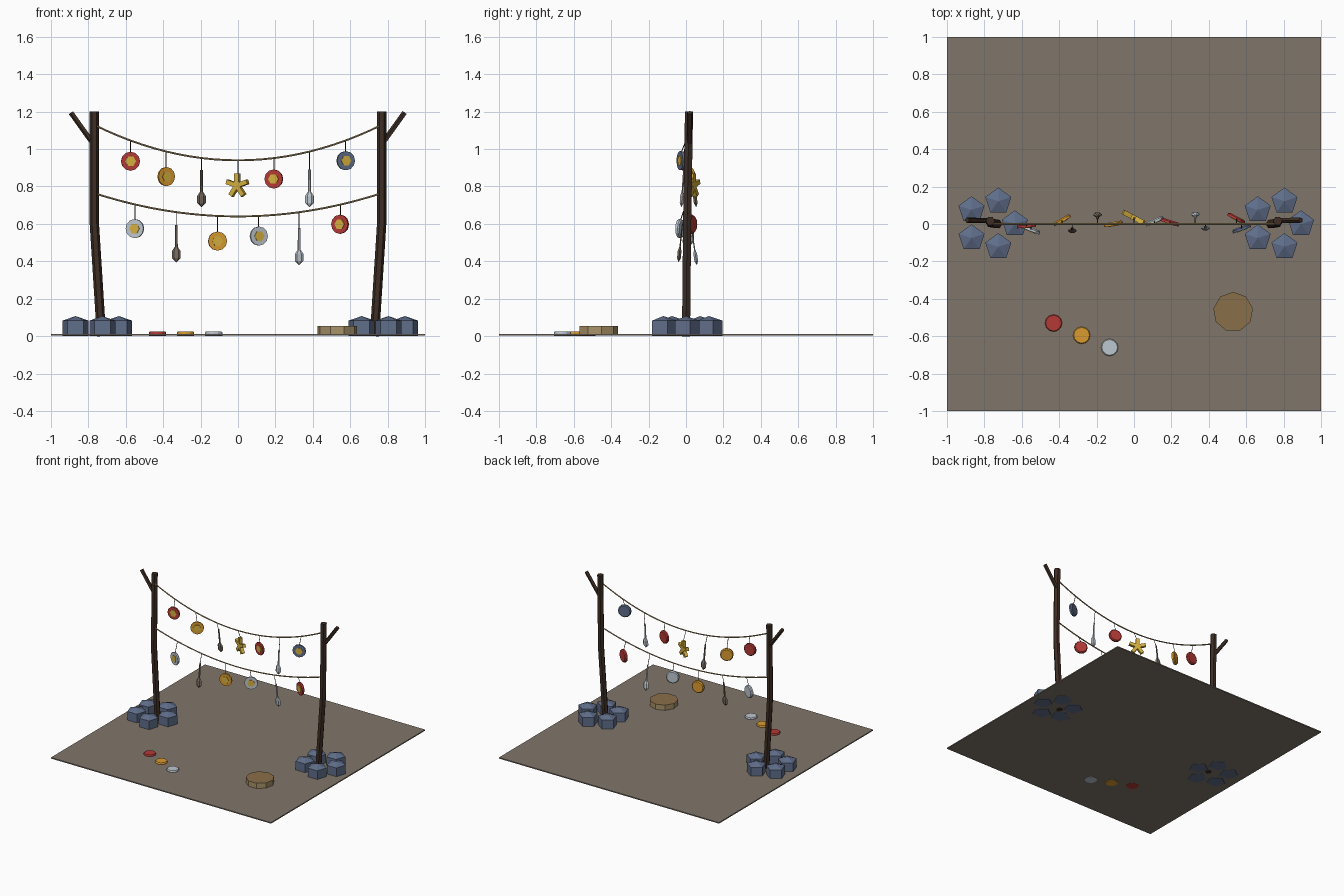
import bpy, bmesh, math
from mathutils import Vector, Matrix

if "Cube" in bpy.data.objects:
    bpy.data.objects.remove(bpy.data.objects["Cube"])


def material(name, r, g, b):
    m = bpy.data.materials.new(name)
    m.diffuse_color = [(c / 255 / 12.92 if c < 10 else ((c / 255 + 0.055) / 1.055) ** 2.4) for c in (r, g, b)] + [1]
    m.use_nodes = True
    m.node_tree.nodes["Principled BSDF"].inputs["Base Color"].default_value = m.diffuse_color
    return m


GROUND = material("earth", 128, 118, 106)
WOOD = material("dark wood", 62, 46, 36)
STONE = material("slate blue", 96, 110, 138)
ROPE = material("tan", 168, 146, 104)
STUMP = material("stump brown", 138, 111, 74)
RED = material("red", 180, 58, 54)
ORANGE = material("orange", 218, 155, 48)
SILVER = material("silver", 190, 199, 208)
YELLOW = material("yellow", 214, 176, 62)
TAUPE = material("dull metal", 118, 106, 96)


def mesh_object(name, bm, mats, matrix=Matrix()):
    bmesh.ops.recalc_face_normals(bm, faces=bm.faces)
    me = bpy.data.meshes.new(name)
    bm.to_mesh(me)
    bm.free()
    for m in mats:
        me.materials.append(m)
    ob = bpy.data.objects.new(name, me)
    ob.matrix_world = matrix
    bpy.context.collection.objects.link(ob)
    return ob


def lathe(bm, profile, n, start=0.0, flat=1.0, mat=0):
    """Faceted body from (radius, z) rings; n sides, squashed in y by flat."""
    rings = []
    for r, z in profile:
        rings.append([bm.verts.new((r * math.cos(start + math.tau * i / n),
                                    r * flat * math.sin(start + math.tau * i / n), z)) for i in range(n)])
    faces = [bm.faces.new((a[i], a[(i + 1) % n], b[(i + 1) % n], b[i]))
             for a, b in zip(rings, rings[1:]) for i in range(n)]
    faces += [bm.faces.new(rings[0][::-1]), bm.faces.new(rings[-1])]
    for f in faces:
        f.material_index = mat


def tube(name, points, radius, sides, mat):
    """Sweep an n-gon along a path."""
    bm = bmesh.new()
    pts = [Vector(p) for p in points]
    rings = []
    for k, p in enumerate(pts):
        d = (pts[min(k + 1, len(pts) - 1)] - pts[max(k - 1, 0)]).normalized()
        u = d.cross(Vector((0, 1, 0))).normalized()
        v = u.cross(d)
        rings.append([bm.verts.new(p + radius * (u * math.cos(math.tau * i / sides) + v * math.sin(math.tau * i / sides)))
                      for i in range(sides)])
    for a, b in zip(rings, rings[1:]):
        for i in range(sides):
            bm.faces.new((a[i], a[(i + 1) % sides], b[(i + 1) % sides], b[i]))
    bm.faces.new(rings[0])
    bm.faces.new(rings[-1])
    return mesh_object(name, bm, [mat])


def rope_z(x, row):
    low, rise = ((0.94, 0.19), (0.64, 0.125))[row]
    return low + rise * (x / 0.77) ** 2


def hanger(x, y, row, z):
    tube("hanging_string", [(x, 0, rope_z(x, row)), (x, y, z)], 0.0025, 4, WOOD)


# Ground slab
bm = bmesh.new()
bmesh.ops.create_cube(bm, size=1, matrix=Matrix.Translation((0, 0, 0.0075)) @ Matrix.Diagonal((2, 2, 0.009, 1)))
mesh_object("ground_slab", bm, [GROUND])

# Posts, forked branches and foot stones on both sides
for s, side in ((-1, "left"), (1, "right")):
    tube(side + "_post", [(s * 0.73, 0, 0), (s * 0.768, 0.006, 0.6), (s * 0.768, 0.016, 1.2)], 0.025, 6, WOOD)
    tube(side + "_branch", [(s * 0.77, 0.018, 1.025), (s * 0.892, 0.02, 1.195)], 0.015, 5, WOOD)
    for k in range(5):
        a = math.tau * k / 5
        bm = bmesh.new()
        lathe(bm, [(0.073, 0), (0.073, 0.083), (0.001, 0.107)], 5, math.pi / 2)
        mesh_object(side + "_foot_stone", bm, [STONE],
                    Matrix.Translation((s * 0.765 + 0.128 * math.cos(a), 0.128 * math.sin(a), 0)))

# Two sagging ropes
for row in (0, 1):
    xs = [0.77 * (i / 12 - 1) for i in range(25)]
    tube(("upper_rope", "lower_rope")[row], [(x, 0, rope_z(x, row)) for x in xs], 0.005, 6, ROPE)


# Hanging caps: coloured disc with a bright centre plate on the front
def cap(x, y, z, row, turn, mat):
    bm = bmesh.new()
    lathe(bm, [(0.044, -0.011), (0.051, -0.004), (0.051, 0.009)], 12)
    lathe(bm, [(0.029, 0.009), (0.029, 0.012)], 6, mat=1)
    mesh_object("hanging_cap", bm, [mat, YELLOW],
                Matrix.Translation((x, y, z)) @ Matrix.Rotation(math.radians(turn), 4, 'Z')
                @ Matrix.Rotation(math.pi / 2, 4, 'X'))
    hanger(x, y, row, z + 0.045)


cap(-0.575, -0.01, 0.935, 0, 5, RED)
cap(-0.385, 0.02, 0.853, 0, 30, ORANGE)
cap(0.192, 0.01, 0.84, 0, -18, RED)
cap(0.575, -0.025, 0.938, 0, 20, STONE)
cap(-0.55, -0.03, 0.575, 1, -22, SILVER)
cap(-0.11, 0.0, 0.508, 1, 10, ORANGE)
cap(0.11, 0.015, 0.535, 1, 25, SILVER)
cap(0.547, 0.03, 0.598, 1, -28, RED)


# Hanging spoons: thin handle and faceted bowl, swinging a little
def spoon(x, y, z, row, mat):
    bm = bmesh.new()
    lathe(bm, [(0.001, 0), (0.023, 0.022), (0.023, 0.06), (0.008, 0.083), (0.007, 0.2)], 6, flat=0.5)
    d = Vector((0, -y * 0.5, 0.2)).normalized()
    mesh_object("hanging_spoon", bm, [mat],
                Matrix.Translation((x, y, z)) @ Vector((0, 0, 1)).rotation_difference(d).to_matrix().to_4x4())
    hanger(x, y * 0.5, row, z + 0.195)


spoon(-0.195, 0.055, 0.69, 0, TAUPE)
spoon(0.382, -0.025, 0.69, 0, SILVER)
spoon(-0.33, -0.04, 0.395, 1, TAUPE)
spoon(0.327, 0.058, 0.38, 1, SILVER)

# Hanging star made of five radiating bars
bm = bmesh.new()
for k in range(5):
    bmesh.ops.create_cube(bm, size=1, matrix=Matrix.Rotation(math.tau * k / 5, 4, 'Y')
                          @ Matrix.Translation((0, 0, 0.032)) @ Matrix.Diagonal((0.025, 0.026, 0.066, 1)))
mesh_object("hanging_star", bm, [YELLOW],
            Matrix.Translation((-0.003, 0.035, 0.805)) @ Matrix.Rotation(math.radians(-28), 4, 'Z'))
hanger(0, 0.035, 0, 0.865)

# Loose caps on the ground
for x, y, mat in ((-0.43, -0.53, RED), (-0.28, -0.595, ORANGE), (-0.13, -0.66, SILVER)):
    bm = bmesh.new()
    lathe(bm, [(0.046, 0.001), (0.046, 0.019), (0.042, 0.025)], 12)
    mesh_object("loose_cap", bm, [mat], Matrix.Translation((x, y, 0)))

# Low stump: tan sides, brown top
bm = bmesh.new()
lathe(bm, [(0.107, 0.004), (0.107, 0.055)], 9, math.pi / 2)
for f in bm.faces:
    f.material_index = 1 if f.calc_center_median().z > 0.05 else 0
mesh_object("stump", bm, [ROPE, STUMP], Matrix.Translation((0.53, -0.47, 0)))
